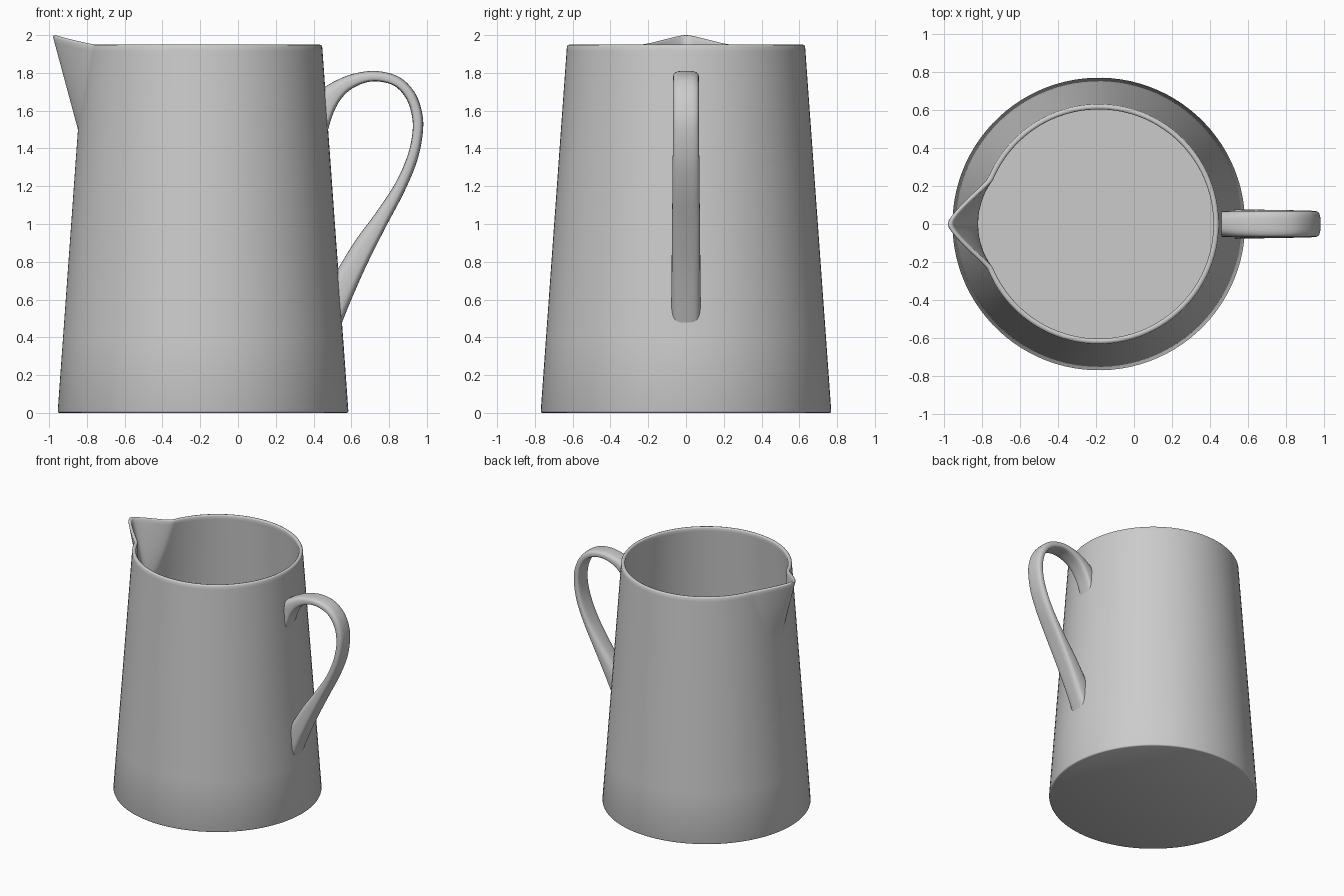
import bpy, bmesh, math
from mathutils import Vector

if "Cube" in bpy.data.objects:
    bpy.data.objects.remove(bpy.data.objects["Cube"])

CX = -0.185                       # axis of the jug body
R_BASE, R_TOP, H = 0.77, 0.63, 1.95
WALL, FLOOR = 0.028, 0.04
SPOUT_Z, SPOUT_OUT, SPOUT_LIFT = 1.50, 0.167, 0.05


def loft(name, rings, angle):
    """Skin closed rings of points and cap both ends."""
    bm = bmesh.new()
    loops = [[bm.verts.new(p) for p in ring] for ring in rings]
    n = len(loops[0])
    for a, b in zip(loops, loops[1:]):
        for i in range(n):
            j = (i + 1) % n
            bm.faces.new((a[i], a[j], b[j], b[i]))
    bm.faces.new(loops[0][::-1])
    bm.faces.new(loops[-1])
    bmesh.ops.recalc_face_normals(bm, faces=bm.faces)
    mesh = bpy.data.meshes.new(name)
    bm.to_mesh(mesh)
    bm.free()
    obj = bpy.data.objects.new(name, mesh)
    bpy.context.collection.objects.link(obj)
    bpy.ops.object.select_all(action='DESELECT')
    obj.select_set(True)
    bpy.context.view_layer.objects.active = obj
    bpy.ops.object.shade_smooth_by_angle(angle=math.radians(angle))
    return obj


def smooth_path(pts, steps):
    """Catmull-Rom curve through the points."""
    p = [Vector(q) for q in pts]
    p = [2 * p[0] - p[1]] + p + [2 * p[-1] - p[-2]]
    out = []
    for a, b, c, d in zip(p, p[1:], p[2:], p[3:]):
        for k in range(steps):
            t = k / steps
            out.append(0.5 * (2 * b + (c - a) * t + (2 * a - 5 * b + 4 * c - d) * t * t
                              + (3 * b - a - 3 * c + d) * t ** 3))
    return out + [p[-2]]


# Body: tapered wall with a pinched pouring spout on -x
SPAN = math.radians(25)
phis = [-SPAN + 2 * SPAN * i / 40 for i in range(40)]
phis += [SPAN + (2 * math.pi - 2 * SPAN) * i / 84 for i in range(84)]


def pinch(phi, t):
    """Spout falloff: 1 on the ridge, 0 outside the spout."""
    if t <= 0:
        return 0
    phi = (phi + math.pi) % (2 * math.pi) - math.pi
    s = phi / (math.radians(23) * math.sqrt(t))
    s = math.sqrt(s * s + 0.0064)
    return (max(0, 1 - s) / 0.92) ** 1.4


def body_ring(inset, z):
    t = min(1, (z - SPOUT_Z) / (H - SPOUT_Z))
    r0 = R_BASE + (R_TOP - R_BASE) * z / H - inset
    ring = []
    for phi in phis:
        g = pinch(phi, t)
        r = r0 + SPOUT_OUT * g * max(t, 0)
        ring.append((CX - r * math.cos(phi), -r * math.sin(phi),
                     z + SPOUT_LIFT * g * max(t, 0)))
    return ring


heights = [0.4, 0.8, 1.2] + [SPOUT_Z + (1.94 - SPOUT_Z) * i / 18 for i in range(19)]
profile = [(0.01, 0), (0.003, 0.003), (0, 0.01)] + [(0, z) for z in heights]
profile += [(0.004, 1.947), (0.014, H), (0.024, 1.947)]
profile += [(WALL, z) for z in reversed(heights)] + [(WALL, FLOOR)]
loft("jug_body", [body_ring(*p) for p in profile], 50)

# Handle: strap lofted between its outer and inner side outlines (x, z)
outer = [(0.45, 1.72), (0.52, 1.76), (0.61, 1.795), (0.73, 1.81), (0.85, 1.78), (0.93, 1.705),
         (0.97, 1.61), (0.98, 1.50), (0.95, 1.34), (0.88, 1.17), (0.78, 0.98), (0.68, 0.78),
         (0.60, 0.60), (0.535, 0.44)]
inner = [(0.465, 1.46), (0.51, 1.60), (0.57, 1.69), (0.65, 1.74), (0.73, 1.755), (0.82, 1.735),
         (0.88, 1.68), (0.915, 1.60), (0.925, 1.50), (0.90, 1.37), (0.835, 1.22), (0.73, 1.06),
         (0.62, 0.91), (0.515, 0.74)]


def strap_ring(o, i, half_width):
    mid, arm = (o + i) / 2, (o - i) / 2
    ring = []
    for k in range(32):
        a = 2 * math.pi * k / 32
        c, s = math.cos(a), math.sin(a)
        u = math.copysign(abs(c) ** 0.62, c)
        v = math.copysign(abs(s) ** 0.62, s)
        p = mid + arm * u
        ring.append((p.x, half_width * v, p.y))
    return ring


po, pi_ = smooth_path(outer, 6), smooth_path(inner, 6)
rings = []
for k, (o, i) in enumerate(zip(po, pi_)):
    f = max(0, k / (len(po) - 1) - 0.55) / 0.45
    rings.append(strap_ring(o, i, 0.068 + 0.01 * f))
loft("handle", rings, 60)
